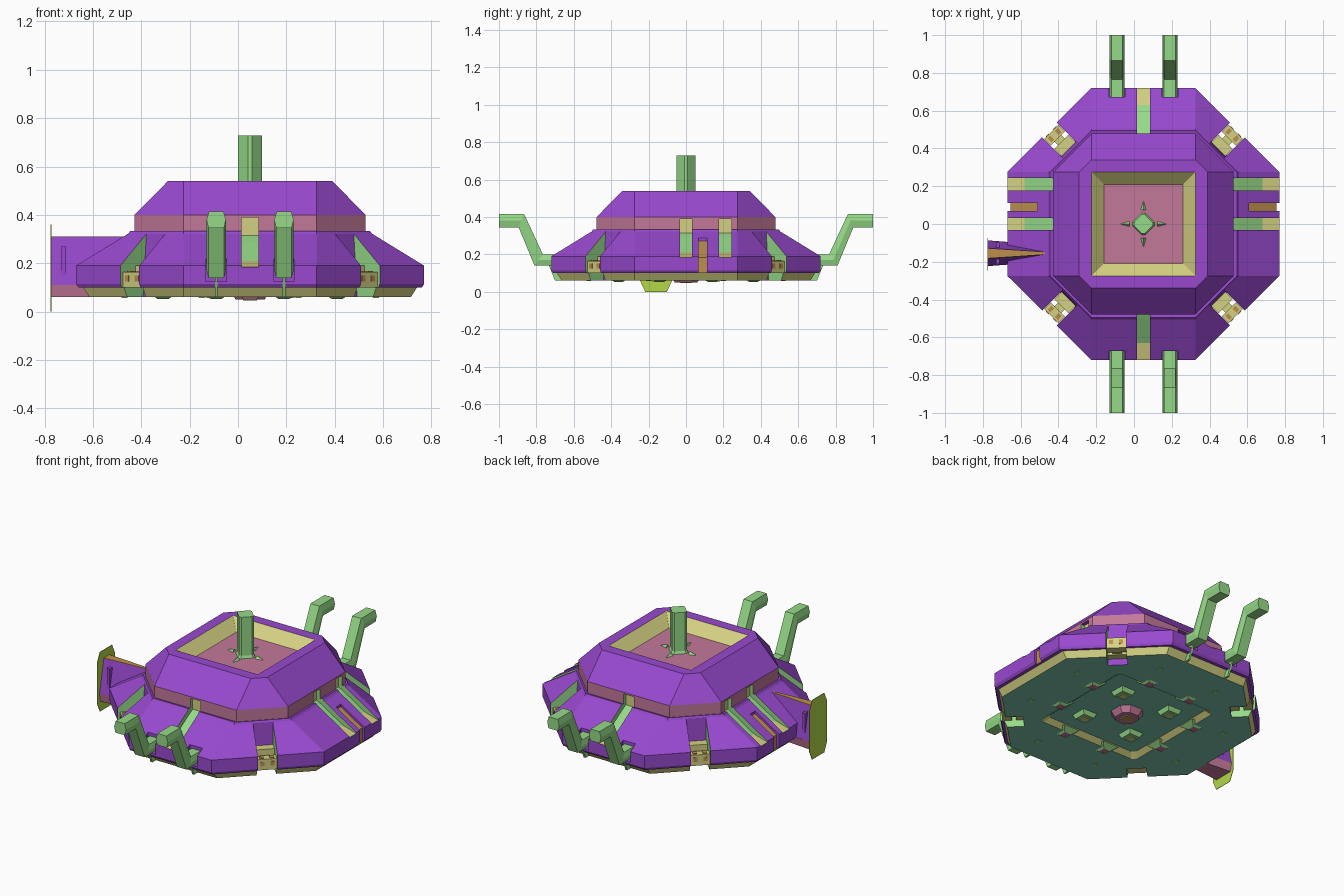
import bpy, bmesh, math
from mathutils import Vector

if "Cube" in bpy.data.objects:
    bpy.data.objects.remove(bpy.data.objects["Cube"])

CX = 0.05  # hull axis
COLOURS = {"purple": (152, 73, 206), "pink": (196, 121, 154), "sand": (212, 209, 130),
           "green": (150, 218, 136), "teal": (122, 198, 172), "lime": (180, 215, 71),
           "brown": (190, 143, 76)}
MATS, IDX = [], {}
for name, rgb in COLOURS.items():
    m = bpy.data.materials.new(name)
    m.diffuse_color = [((c / 255 + .055) / 1.055) ** 2.4 for c in rgb] + [1]
    m.use_nodes = True
    m.node_tree.nodes["Principled BSDF"].inputs["Base Color"].default_value = m.diffuse_color
    IDX[name] = len(MATS)
    MATS.append(m)


def loft(bm, rings, col, caps):
    """Skin closed rings; col(i, j) names the colour of segment i, side j."""
    vs = [[bm.verts.new(p) for p in r] for r in rings]
    n = len(vs[0])
    for i in range(len(vs) - 1):
        for j in range(n):
            k = (j + 1) % n
            f = bm.faces.new((vs[i][j], vs[i][k], vs[i + 1][k], vs[i + 1][j]))
            f.material_index = IDX[col(i, j)]
    for ring, c in ((vs[0], caps[0]), (vs[-1], caps[1])):
        bm.faces.new(ring).material_index = IDX[c]


def part(name, bm):
    bmesh.ops.recalc_face_normals(bm, faces=bm.faces)
    me = bpy.data.meshes.new(name)
    bm.to_mesh(me)
    bm.free()
    for m in MATS:
        me.materials.append(m)
    ob = bpy.data.objects.new(name, me)
    bpy.context.collection.objects.link(ob)
    return ob


def polar(a, r, s, z):
    """Radial distance r, sideways s, height z, on the side facing angle a."""
    c, d = math.cos(a), math.sin(a)
    return Vector((CX + r * c - s * d, r * d + s * c, z))


def prism(bm, pts, a, s, w, cols, side):
    rings = [[polar(a, r, s + e * w / 2, z) for r, z in pts] for e in (-1, 1)]
    loft(bm, rings, lambda i, j: cols[j % len(cols)], (side, side))


def block(bm, a, r0, r1, s, w, z0, z1, col):
    prism(bm, [(r0, z0), (r1, z0), (r1, z1), (r0, z1)], a, s, w, [col], col)


def octagon(h, f, z):
    q = [(h, -f), (h, f), (f, h), (-f, h), (-h, f), (-h, -f), (-f, -h), (f, -h)]
    return [(CX + x, y, z) for x, y in q]


def frustum(bm, x, y, z0, h0, z1, h1, col, tip=None):
    sq = ((-1, -1), (1, -1), (1, 1), (-1, 1))
    loft(bm, [[(CX + x + h * u, y + h * v, z) for u, v in sq] for h, z in ((h0, z0), (h1, z1))],
         lambda i, j: col, (tip or col, col))


FRONT, BACK, RIGHT, LEFT = -math.pi / 2, math.pi / 2, 0, math.pi
DIAGS = [math.pi / 4 + k * math.pi / 2 for k in range(4)]

# Hull: stacked octagons from the underside recess to the roof well
F = .275
stack = [(.31, .29, .085, "sand"), (.34, .315, .06, "teal"), (.665, F, .06, "sand"),
         (.69, F, .10, "purple"), (.71, F, .10, "purple"), (.72, F, .115, "purple"),
         (.72, F, .19, "purple"), (.505, F, .322, "purple"), (.495, F, .334, "purple"),
         (.478, F, .33, "pink"), (.478, F, .40, "purple"), (.34, F, .54, "purple"),
         (.276, F, .54, "sand"), (.21, .209, .48, "pink")]
bm = bmesh.new()
loft(bm, [octagon(h, f, z) for h, f, z, c in stack], lambda i, j: stack[i][3], ("teal", "pink"))
hull = part("hull", bm)

# Channels, slots, arm sockets and corner notches cut out of the hull
bm = bmesh.new()
channel = [(.455, .39), (.455, .315), (.50, .29), (.63, .21), (.74, .178), (.8, .39)]
channel_cols = ["sand", "green", "green", "sand", "purple", "purple"]
for a in (FRONT, BACK):
    prism(bm, channel, a, 0, .07, channel_cols, "green")
    for s in (-.14, .14):
        block(bm, a, .672, .8, s, .084, .125, .3, "purple")
slot = [(.56, .272), (.705, .184), (.705, 0), (.8, 0), (.8, .4), (.56, .4)]
for a, e in ((RIGHT, 1), (LEFT, -1)):
    for y in (0, .21):
        prism(bm, channel, a, e * y, .065, channel_cols, "green")
    prism(bm, slot, a, e * .09, .045, ["brown", "brown", "purple", "purple", "purple", "purple"], "purple")
for a in DIAGS:
    prism(bm, [(.55, .345), (.575, 0), (.85, 0), (.85, .345)], a, 0, .11, ["purple"], "green")
cutter = part("hull_cutter", bm)
cutter.hide_render = True
mod = hull.modifiers.new("cuts", "BOOLEAN")
mod.operation, mod.solver, mod.object = "DIFFERENCE", "EXACT", cutter
dg = bpy.context.evaluated_depsgraph_get()
cut_mesh = bpy.data.meshes.new_from_object(hull.evaluated_get(dg))
hull.modifiers.clear()
hull.data = cut_mesh
bpy.data.objects.remove(cutter)

# Corner brackets inside the notches
bm = bmesh.new()
for a in DIAGS:
    block(bm, a, .56, .615, 0, .108, .10, .19, "sand")
    block(bm, a, .64, .69, 0, .108, .10, .165, "sand")
    block(bm, a, .61, .65, 0, .05, .105, .15, "sand")
    for s in (-.028, .028):
        block(bm, a, .66, .693, s, .022, .125, .15, "brown")
        block(bm, a, .65, .68, s, .022, .16, .169, "brown")
part("corner_brackets", bm)

# Four bent arms at front and back
stations = [(.66, .14, .20), (.765, .14, .20), (.865, .345, .415), (1.0, .345, .415)]
low_r = [.66, .81, .895, 1.0]
bm = bmesh.new()
for a in (FRONT, BACK):
    for s in (-.14, .14):
        rings = []
        for (r, lo, hi), rl in zip(stations, low_r):
            rm, mid = r + (rl - r) * .5, lo + (hi - lo) * .5
            rings.append([polar(a, rl, s - .032, lo), polar(a, rl, s + .032, lo), polar(a, rm, s + .04, mid),
                          polar(a, r, s + .03, hi), polar(a, r, s - .03, hi), polar(a, rm, s - .04, mid)])
        loft(bm, rings, lambda i, j: "green", ("green", "green"))
        prism(bm, [(.66, .06), (.70, .06), (.735, .145), (.66, .145)], a, s, .012, ["green"], "green")
part("arms", bm)

# Mast with chamfered diamond section and four floor spikes
bm = bmesh.new()


def diamond(h, z):
    c = h * .16
    q = [(h, -c), (h, c), (c, h), (-c, h), (-h, c), (-h, -c), (-c, -h), (c, -h)]
    return [(CX + x, y, z) for x, y in q]


loft(bm, [diamond(.06, .478), diamond(.05, .495), diamond(.05, .728)], lambda i, j: "green", ("green", "green"))
for k in range(4):
    a = k * math.pi / 2
    loft(bm, [[polar(a, r, -w, .478), polar(a, r, w, .478), polar(a, r, 0, .478 + h)]
              for r, w, h in ((.075, .016, .018), (.12, .003, .003))], lambda i, j: "green", ("green", "green"))
part("mast", bm)

# Side fin: flared wedge, brown cap, pink foot and slot plates
bm = bmesh.new()
FY = -.155


def fin_ring(x, lo, hi, z0, z1):
    return [(x, FY - lo, z0), (x, FY + lo, z0), (x, FY + hi, z1), (x, FY - hi, z1)]


def wedge(x1, outer, inner, z0, z1, col):
    loft(bm, [fin_ring(-.772, *outer, z0, z1), fin_ring(x1, *inner, z0, z1)], lambda i, j: col, (col, col))


wedge(-.46, (.068, .026), (.04, .006), .11, .308, "purple")
wedge(-.46, (.027, .027), (.006, .006), .308, .311, "brown")
wedge(-.60, (.06, .068), (.045, .055), .06, .11, "pink")
for e in (-1, 1):
    y0, y1 = FY + e * .025, FY + e * .058
    loft(bm, [[(-.73, y, .15), (-.712, y, .15), (-.712, y, .27), (-.73, y, .27)] for y in (y0, y1)],
         lambda i, j: "purple", ("purple", "purple"))
part("side_fin", bm)

# End plate of the fin
bm = bmesh.new()
half = [(.058, 0), (.086, .06), (.086, .30), (.058, .36)]
outline = [(FY - .005 + w, z) for w, z in half] + [(FY - .005 - w, z) for w, z in reversed(half)]
loft(bm, [[(x, y, z) for y, z in outline] for x in (-.7745, -.772)], lambda i, j: "lime", ("lime", "lime"))
part("fin_end_plate", bm)

# Underside fittings: central hub, four pads, ring of studs
bm = bmesh.new()
loft(bm, [octagon(.06, .03, .05), octagon(.085, .04, .09)], lambda i, j: "pink", ("pink", "pink"))
frustum(bm, 0, 0, .046, .028, .06, .034, "sand", "brown")
for u in (-1, 1):
    for v in (-1, 1):
        frustum(bm, u * .165, v * .165, .06, .036, .09, .05, "green")
        frustum(bm, u * .165, v * .165, .056, .018, .065, .02, "sand")
        for x, y in ((.36, .14), (.14, .36)):
            frustum(bm, u * x, v * y, .052, .022, .075, .055, "green", "pink")
        for x, y in ((.52, .2), (.2, .52)):
            frustum(bm, u * x, v * y, .057, .012, .07, .016, "green")
part("underside_fittings", bm)
